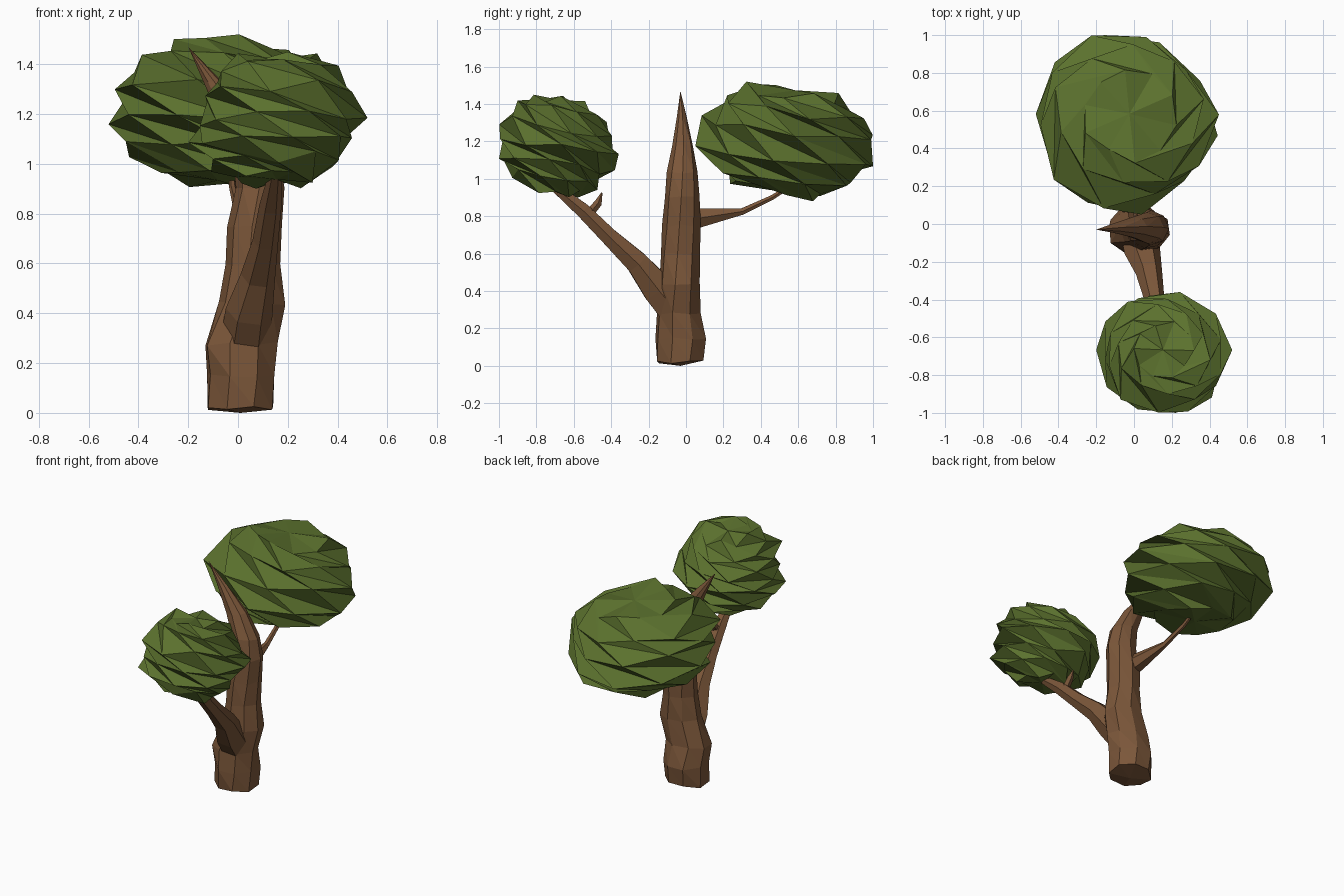
import bpy, bmesh, random
from math import sin, cos, pi, radians
from mathutils import Vector, Matrix

if "Cube" in bpy.data.objects:
    bpy.data.objects.remove(bpy.data.objects["Cube"])

random.seed(5)


def material(name, rgb):
    m = bpy.data.materials.new(name)
    m.diffuse_color = (*rgb, 1)
    m.use_nodes = True
    m.node_tree.nodes["Principled BSDF"].inputs["Base Color"].default_value = m.diffuse_color
    return m


BARK = material("bark", (0.2, 0.095, 0.042))
LEAF = material("leaf", (0.105, 0.165, 0.027))


def loft(name, rings, mat, start=None, end=None):
    """Skin a stack of equal rings with triangles; optional pole points close the ends."""
    bm = bmesh.new()
    vr = [[bm.verts.new(p) for p in r] for r in rings]
    n = len(vr[0])
    for a, b in zip(vr, vr[1:]):
        for i in range(n):
            j = (i + 1) % n
            bm.faces.new((a[i], a[j], b[i]))
            bm.faces.new((a[j], b[j], b[i]))
    for ring, pole in ((vr[0], start), (vr[-1], end)):
        if pole is None:
            bm.faces.new(ring)
        else:
            p = bm.verts.new(pole)
            for i in range(n):
                bm.faces.new((ring[i], ring[(i + 1) % n], p))
    bmesh.ops.recalc_face_normals(bm, faces=bm.faces)
    me = bpy.data.meshes.new(name)
    bm.to_mesh(me)
    bm.free()
    me.materials.append(mat)
    ob = bpy.data.objects.new(name, me)
    bpy.context.collection.objects.link(ob)
    return ob


def branch(name, path, sides=6):
    """Tapered limb; path holds (x, y, z, radius)."""
    pts = [Vector(p[:3]) for p in path]
    rings = []
    for k, c in enumerate(pts):
        d = (pts[min(k + 1, len(pts) - 1)] - pts[max(k - 1, 0)]).normalized()
        u = Vector((1, 0, 0))
        u = (u - d * u.dot(d)).normalized()
        v = d.cross(u)
        r = path[k][3]
        rings.append([c + (u * cos(2 * pi * i / sides) + v * sin(2 * pi * i / sides)) * r
                      for i in range(sides)])
    loft(name, rings, BARK)


def canopy(name, lo, hi, segs, levels, twist, tilt, noise):
    """Ragged twisted globe fitted to the box lo..hi."""
    rot = Matrix.Rotation(radians(tilt[0]), 3, 'X') @ Matrix.Rotation(radians(tilt[1]), 3, 'Y')
    rings = []
    for k in range(1, levels):
        lat = -pi / 2 + pi * k / levels
        ring = []
        for i in range(segs):
            a = 2 * pi * i / segs + k * radians(twist)
            r = cos(lat) ** 0.8 * (1 + random.uniform(-noise, noise))
            ring.append(Vector((r * cos(a), r * sin(a),
                                sin(lat) * 0.7 + random.uniform(-noise, noise) * 0.7)))
        rings.append(ring)
    poles = [Vector((0, 0, -0.66)), Vector((0, 0, 0.66))]
    every = [p for r in rings for p in r] + poles
    for p in every:
        p.xyz = rot @ p
    mn = [min(p[i] for p in every) for i in range(3)]
    mx = [max(p[i] for p in every) for i in range(3)]
    for p in every:
        for i in range(3):
            p[i] = lo[i] + (p[i] - mn[i]) / (mx[i] - mn[i]) * (hi[i] - lo[i])
    loft(name, rings, LEAF, *poles)


# Trunk: leaning, bending to a spike (x, y, z, radius x, radius y)
profile = [(.01, -.03, .02, .14, .13), (.015, -.025, .15, .142, .142),
           (.01, -.04, .28, .15, .12), (.06, -.035, .44, .135, .11),
           (.06, -.03, .60, .108, .102), (.068, -.025, .75, .11, .1),
           (.088, -.022, .90, .096, .093), (.07, -.02, 1.03, .088, .082),
           (.0, -.018, 1.18, .07, .057), (-.10, -.022, 1.33, .037, .027)]
N = 8
trunk_rings = [[Vector((x + rx * cos(2 * pi * (i + .5) / N + k * .06) * random.uniform(.97, 1.04),
                        y + ry * sin(2 * pi * (i + .5) / N + k * .06) * random.uniform(.97, 1.04),
                        z + random.uniform(-.01, .01)))
                for i in range(N)] for k, (x, y, z, rx, ry) in enumerate(profile)]
loft("trunk", trunk_rings, BARK, (.01, -.03, 0), (-.2, -.03, 1.47))

# Limbs
branch("front_branch", [(.03, -.06, .30, .10), (.045, -.15, .41, .095), (.08, -.26, .55, .07),
                        (.11, -.41, .69, .052), (.13, -.55, .83, .045), (.15, -.72, .97, .025)])
branch("front_twig", [(.13, -.52, .81, .025), (.13, -.47, .87, .022), (.12, -.45, .925, .004)], 5)
branch("rear_branch", [(.04, .0, .78, .06), (.025, .07, .79, .058), (.0, .30, .825, .02),
                       (-.02, .46, .90, .015), (-.03, .62, 1.0, .01)])

# Foliage
canopy("rear_canopy", (-.52, .05, .88), (.45, 1.0, 1.52), 10, 7, -26, (-8, 5), .1)
canopy("front_canopy", (-.2, -1.0, .9), (.52, -.36, 1.45), 10, 8, -26, (-7, 0), .12)
